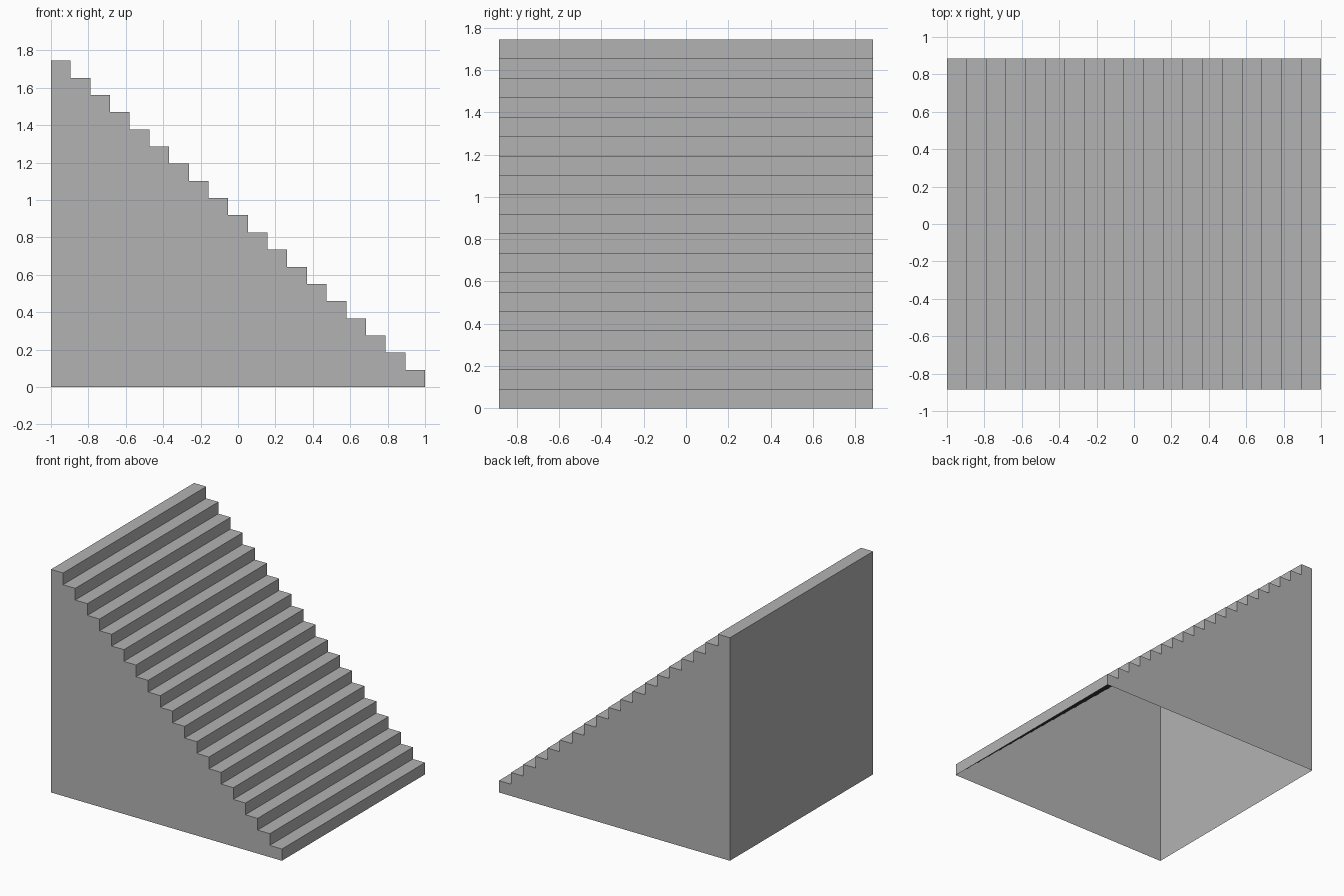
import bpy
import bmesh

if "Cube" in bpy.data.objects:
    bpy.data.objects.remove(bpy.data.objects["Cube"])

STEPS = 19
LENGTH, DEPTH, HEIGHT = 2.0, 1.77, 1.745
RUN, RISE = LENGTH / STEPS, HEIGHT / STEPS

# Side profile: bottom back corner, then down the steps from top to floor
profile = [(-LENGTH / 2, 0)]
for i in range(STEPS):
    z = HEIGHT - i * RISE
    profile += [(-LENGTH / 2 + i * RUN, z), (-LENGTH / 2 + (i + 1) * RUN, z)]
profile.append((LENGTH / 2, 0))

bm = bmesh.new()
front = [bm.verts.new((x, -DEPTH / 2, z)) for x, z in profile]
back = [bm.verts.new((x, DEPTH / 2, z)) for x, z in profile]

# Side walls
bm.faces.new(front[::-1])
bm.faces.new(back)

# Back wall, treads and risers; the underside stays open (hollow shell)
for i in range(len(profile) - 1):
    bm.faces.new((front[i], front[i + 1], back[i + 1], back[i]))

# Make all faces point outwards
bm.normal_update()
top_tread = max(bm.faces, key=lambda f: f.calc_center_median().z)
bmesh.ops.recalc_face_normals(bm, faces=bm.faces[:])
if top_tread.normal.z < 0:
    bmesh.ops.reverse_faces(bm, faces=bm.faces[:])

mesh = bpy.data.meshes.new("staircase")
bm.to_mesh(mesh)
bm.free()

# Darker grey finish
grey = bpy.data.materials.new("dark_grey")
grey.diffuse_color = (0.45, 0.45, 0.45, 1)
grey.use_nodes = True
grey.node_tree.nodes["Principled BSDF"].inputs["Base Color"].default_value = grey.diffuse_color
mesh.materials.append(grey)
bpy.context.collection.objects.link(bpy.data.objects.new("staircase", mesh))
